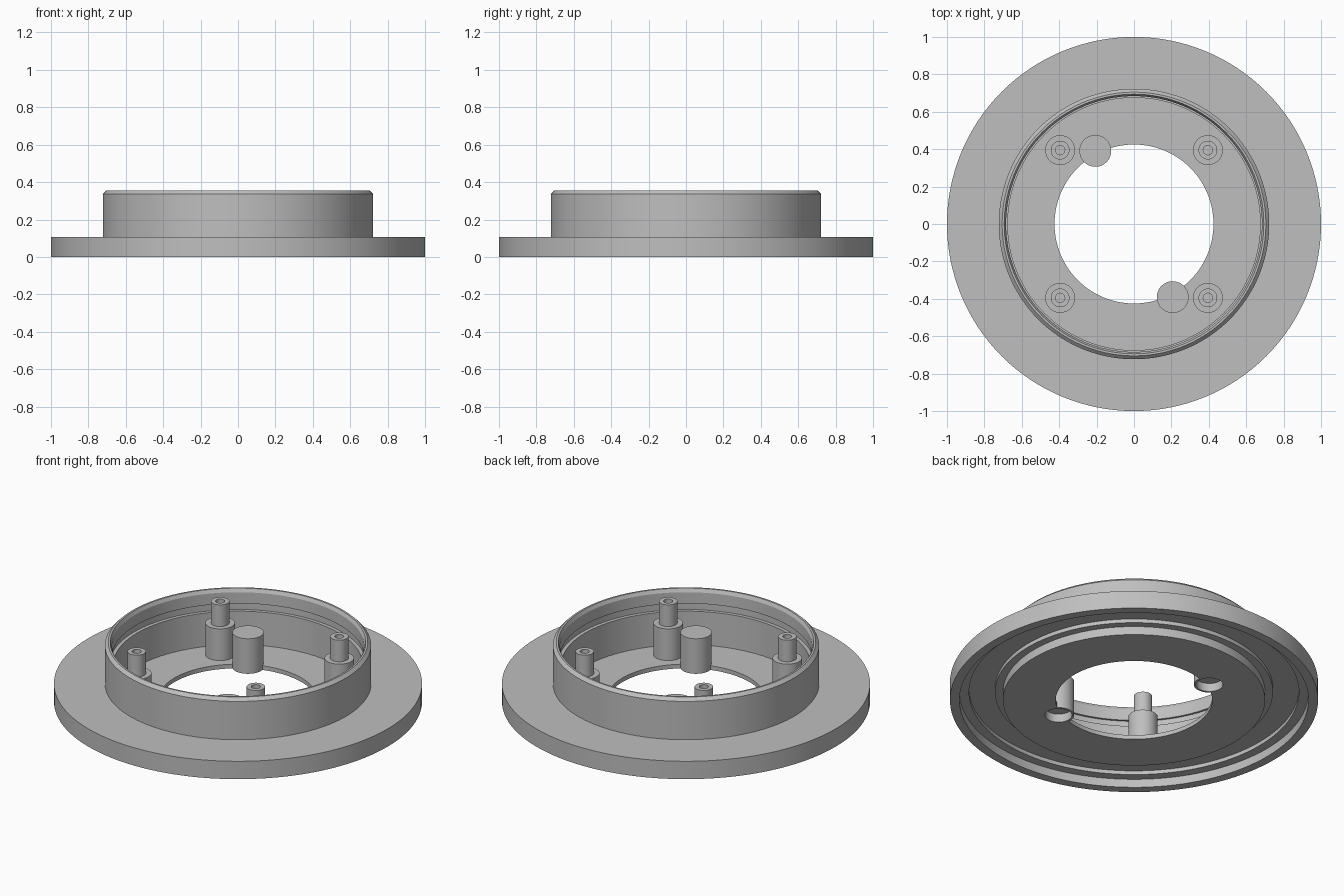
import bpy, bmesh, math

cube = bpy.data.objects.get("Cube")
if cube:
    bpy.data.objects.remove(cube, do_unlink=True)

# Single grey plastic
grey = bpy.data.materials.new("grey_plastic")
grey.use_nodes = True
colour = (0.52, 0.52, 0.52, 1)
grey.diffuse_color = colour
grey.node_tree.nodes["Principled BSDF"].inputs["Base Color"].default_value = colour


def smooth(obj):
    obj.data.shade_smooth()
    obj.data.set_sharp_from_angle(angle=math.radians(25))


def lathe(name, profile, steps, at=(0, 0), closed=True):
    """Revolve (radius, z) points around a vertical axis."""
    bm = bmesh.new()
    rings = []
    for r, z in profile:
        if r == 0:
            rings.append([bm.verts.new((0, 0, z))] * steps)
        else:
            rings.append([bm.verts.new((r * math.cos(2 * math.pi * i / steps),
                                        r * math.sin(2 * math.pi * i / steps), z))
                          for i in range(steps)])
    pairs = list(zip(rings, rings[1:]))
    if closed:
        pairs.append((rings[-1], rings[0]))
    for a, b in pairs:
        for i in range(steps):
            j = (i + 1) % steps
            corners = list(dict.fromkeys((a[i], a[j], b[j], b[i])))
            if len(corners) > 2:
                bm.faces.new(corners)
    bmesh.ops.recalc_face_normals(bm, faces=bm.faces)
    mesh = bpy.data.meshes.new(name)
    bm.to_mesh(mesh)
    bm.free()
    mesh.materials.append(grey)
    obj = bpy.data.objects.new(name, mesh)
    obj.location = (at[0], at[1], 0)
    bpy.context.collection.objects.link(obj)
    smooth(obj)
    return obj


# Flange, collar with snap groove, thin floor and stepped channel underneath
floor = 0.025
body = lathe("flanged_housing", [
    (0.425, 0), (0.712, 0), (0.712, 0.05), (0.755, 0.05), (0.755, 0.073),
    (0.896, 0.073), (0.896, 0.05), (0.948, 0.05), (0.948, 0), (1, 0),
    (1, 0.107), (0.723, 0.107), (0.723, 0.337), (0.705, 0.355),
    (0.694, 0.355), (0.684, 0.335), (0.684, 0.268), (0.696, 0.268),
    (0.696, 0.226), (0.675, 0.226), (0.675, floor), (0.425, floor)], 128)

# Stepped screw posts with blind holes
for side, x in (("right", -0.395), ("left", 0.395)):
    for end, y in (("front", -0.395), ("back", 0.395)):
        lathe(f"{end}_{side}_post", [
            (0, 0.01), (0.08, 0.01), (0.08, 0.215), (0.05, 0.215),
            (0.05, 0.345), (0.025, 0.345), (0.025, 0.24), (0, 0.24)],
            40, (x, y), closed=False)

# Round pillars beside the opening, recessed from below
for name, at in (("back", (-0.207, 0.391)), ("front", (0.207, -0.391))):
    cutter = lathe(f"{name}_pillar_cutter", [
        (0, -0.1), (0.083, -0.1), (0.083, 0.1), (0, 0.1)], 48, at, closed=False)
    cutter.hide_render = True
    cut = body.modifiers.new(f"{name}_pillar_cut", "BOOLEAN")
    cut.operation = "DIFFERENCE"
    cut.solver = "EXACT"
    cut.object = cutter
    bpy.context.view_layer.objects.active = body
    bpy.ops.object.modifier_apply(modifier=cut.name)
    bpy.data.objects.remove(cutter, do_unlink=True)
    lathe(f"{name}_pillar", [
        (0, 0.05), (0.073, 0.05), (0.073, 0), (0.085, 0),
        (0.085, 0.21), (0, 0.21)], 48, at, closed=False)

smooth(body)
